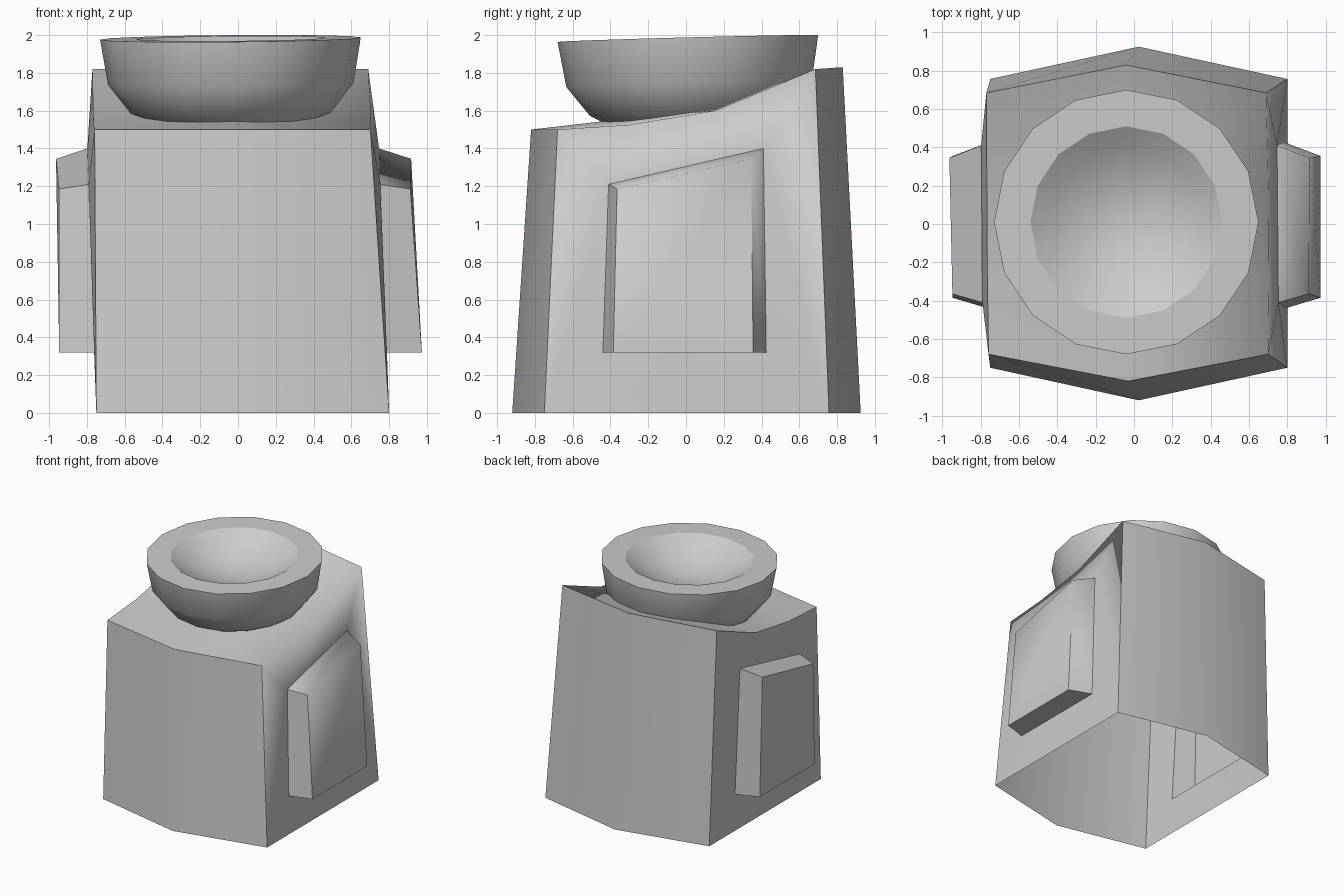
import bpy, bmesh, math
from mathutils import Vector

cube = bpy.data.objects.get("Cube")
if cube:
    bpy.data.objects.remove(cube, do_unlink=True)

grey = bpy.data.materials.new("plain_grey")
grey.use_nodes = True
grey.diffuse_color = (0.6, 0.6, 0.6, 1)
grey.node_tree.nodes["Principled BSDF"].inputs["Base Color"].default_value = grey.diffuse_color


def lean(x, y, z):
    """The whole body leans slightly towards -x."""
    return Vector((x + 0.025 - 0.036 * z, y, z))


def finish(bm, name, soft=lambda mid: False):
    """Weld, orient, smooth with sharp creases, and link as an object."""
    bmesh.ops.remove_doubles(bm, verts=bm.verts, dist=0.0005)
    bmesh.ops.recalc_face_normals(bm, faces=bm.faces)
    for f in bm.faces:
        f.smooth = True
    for e in bm.edges:
        mid = (e.verts[0].co + e.verts[1].co) / 2
        crease = e.calc_face_angle(0) > math.radians(30)
        e.smooth = not crease or soft(mid)
    mesh = bpy.data.meshes.new(name)
    bm.to_mesh(mesh)
    bm.free()
    mesh.materials.append(grey)
    obj = bpy.data.objects.new(name, mesh)
    bpy.context.collection.objects.link(obj)
    return obj


# Half-side points, mirrored in x: wall corners, top edge, centre line, panel
P = {
    "low_front": (0.775, -0.75, 0), "low_back": (0.775, 0.757, 0),
    "top_front": (0.73, -0.68, 1.5), "top_back": (0.73, 0.685, 1.82),
    "top_a": (0.735, -0.3, 1.525), "top_b": (0.735, 0.155, 1.6),
    "mid_low_front": (0, -0.92, 0), "mid_low_back": (0, 0.925, 0),
    "mid_front": (0, -0.82, 1.5), "mid_back": (0, 0.83, 1.83),
    "mid_a": (0, -0.3, 1.56), "mid_b": (0, 0.155, 1.61),
    "base_lf": (0.775, -0.44, 0.32), "base_lb": (0.775, 0.425, 0.32),
    "base_tf": (0.772, -0.41, 1.21), "base_tb": (0.772, 0.41, 1.4),
    "out_lf": (0.96, -0.385, 0.32), "out_lb": (0.96, 0.355, 0.32),
    "out_tf": (0.93, -0.365, 1.185), "out_tb": (0.94, 0.345, 1.345),
}

# Open-bottomed body: walls with a panel opening, and a dished sloping top
BODY = [
    "low_front base_lf base_tf top_front", "low_front low_back base_lb base_lf",
    "low_back top_back base_tb base_lb", "top_front base_tf top_a",
    "base_tf base_tb top_b top_a", "base_tb top_back top_b",
    "mid_low_front low_front top_front mid_front",
    "mid_low_back low_back top_back mid_back",
    "mid_front top_front top_a mid_a", "mid_a top_a top_b mid_b",
    "mid_b top_b top_back mid_back",
]
# Raised side panel: rim and outer face
PANEL = [
    "base_lf base_lb out_lb out_lf", "base_lb base_tb out_tb out_lb",
    "base_tb base_tf out_tf out_tb", "base_tf base_lf out_lf out_tf",
    "out_lf out_lb out_tb out_tf",
]


def add_faces(bm, faces, side):
    for names in faces:
        pts = [P[n] for n in names.split()]
        bm.faces.new([bm.verts.new(lean(side * x, y, z)) for x, y, z in pts])


bm = bmesh.new()
for side in (1, -1):
    add_faces(bm, BODY, side)
finish(bm, "body", lambda m: m.x > 0.6 and m.z > 1.45)

for side, name in ((1, "left_panel"), (-1, "right_panel")):
    bm = bmesh.new()
    add_faces(bm, PANEL, side)
    panel = finish(bm, name, lambda m: m.x > 0.8 and m.z > 1.2)
    # Keep the open shell facing outwards
    if panel.data.polygons[4].normal.x * side < 0:
        panel.data.flip_normals()

# Bowl: sixteen-sided outside, flat rim, shallow hollow
SIDES = 16
profile = [(0, -0.56), (0.36, -0.49), (0.53, -0.395), (0.65, -0.24), (0.69, 0)]
for i in range(6):
    t = 1 - i / 5
    profile.append((0.5 * t, -0.18 * (1 - t * t)))

bm = bmesh.new()
for (r0, z0), (r1, z1) in zip(profile, profile[1:]):
    for k in range(SIDES):
        a, b = (2 * math.pi * n / SIDES for n in (k, k + 1))
        corners = [(r0, a, z0), (r0, b, z0), (r1, b, z1), (r1, a, z1)]
        if r0 == 0:
            corners.pop(1)
        if r1 < 1e-6:
            corners.pop()
        bm.faces.new([bm.verts.new((r * math.cos(t), r * math.sin(t), z))
                      for r, t, z in corners])
bowl = finish(bm, "bowl")
bowl.location = (-0.04, 0.01, 1.982)
bowl.rotation_euler = (math.radians(1.5), math.radians(-0.5), 0)
